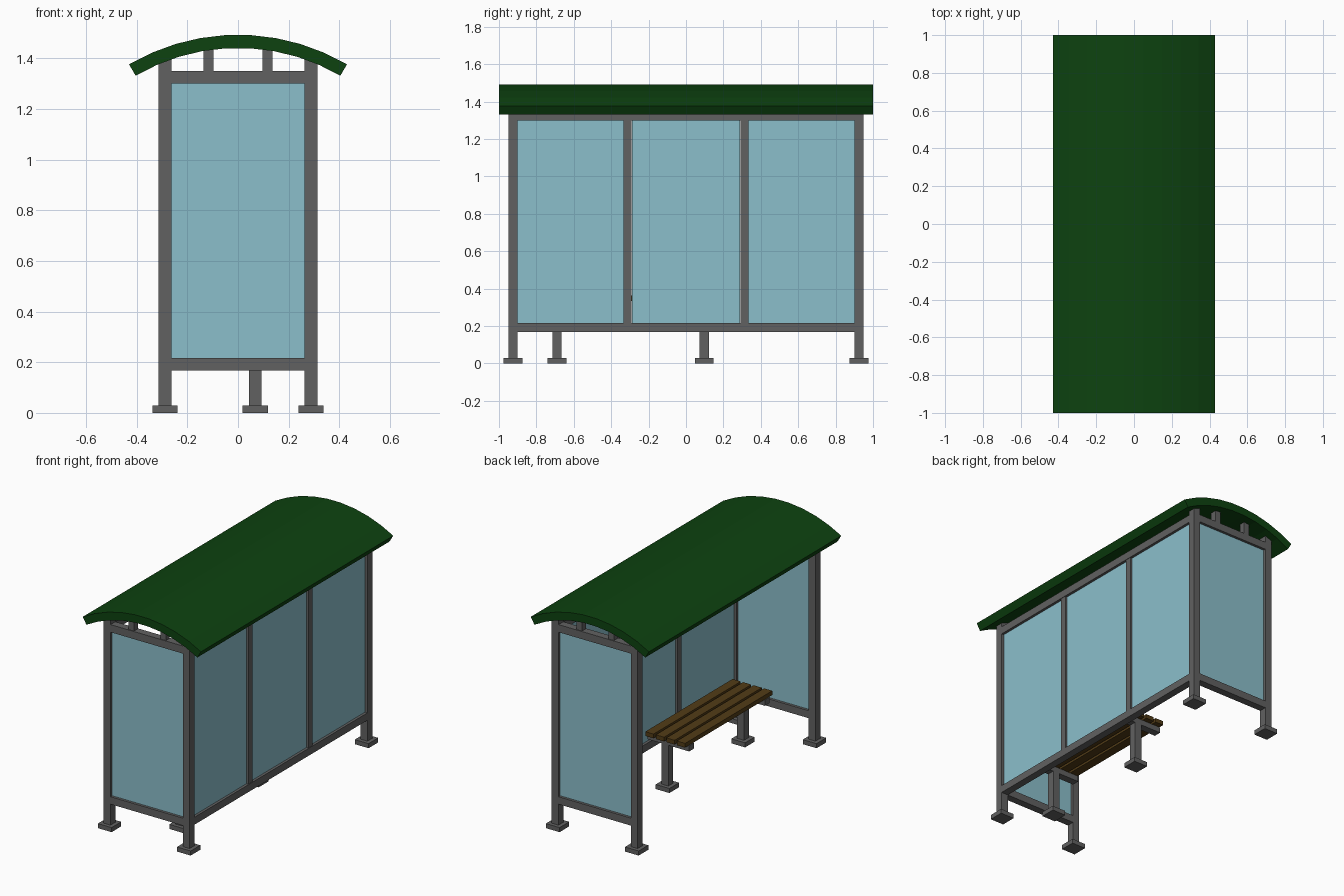
import bpy
import math

if "Cube" in bpy.data.objects:
    bpy.data.objects.remove(bpy.data.objects["Cube"])


def material(name, rgb):
    m = bpy.data.materials.new(name)
    m.diffuse_color = (*rgb, 1)
    m.use_nodes = True
    m.node_tree.nodes["Principled BSDF"].inputs["Base Color"].default_value = m.diffuse_color
    return m


METAL = material("dark_metal", (0.12, 0.12, 0.12))
GLASS = material("glass", (0.26, 0.52, 0.60))
GREEN = material("roof_green", (0.004, 0.055, 0.005))
WOOD = material("wood", (0.085, 0.045, 0.008))


def mesh_object(name, verts, faces, mat):
    me = bpy.data.meshes.new(name)
    me.from_pydata(verts, [], faces)
    me.materials.append(mat)
    ob = bpy.data.objects.new(name, me)
    bpy.context.collection.objects.link(ob)
    return ob


def box(name, xs, ys, zs, mat=METAL):
    verts = [(x, y, z) for x in xs for y in ys for z in zs]
    faces = [(0, 1, 3, 2), (4, 6, 7, 5), (0, 4, 5, 1),
             (2, 3, 7, 6), (0, 2, 6, 4), (1, 5, 7, 3)]
    return mesh_object(name, verts, faces, mat)


def span(c, w):
    return (c - w / 2, c + w / 2)


def footed_post(name, x, y, top):
    box(name, span(x, 0.05), span(y, 0.05), (0.03, top))
    box(name + "_foot", span(x, 0.1), span(y, 0.1), (0, 0.03))


PX, PY = 0.288, 0.925
LOW, HIGH = (0.168, 0.217), (1.30, 1.35)
PANE = (0.217, 1.30)

# Corner posts
for sx in (-1, 1):
    for sy in (-1, 1):
        footed_post("corner_post", sx * PX, sy * PY, 1.395)

# End walls: rails, pane and short roof struts
for sy in (-1, 1):
    inner = (-PX + 0.025, PX - 0.025)
    for zs in (LOW, HIGH):
        box("end_rail", inner, span(sy * PY, 0.05), zs)
    box("end_glass", inner, span(sy * PY, 0.015), PANE, GLASS)
    for x in (-0.116, 0.116):
        box("roof_strut", span(x, 0.04), span(sy * PY, 0.04), (1.35, 1.45))

# Long wall: rails, mullions and three panes
for zs in (LOW, HIGH):
    box("long_rail", span(PX, 0.05), (-0.9, 0.9), zs)
for y in (-0.312, 0.312):
    box("mullion", span(PX, 0.043), span(y, 0.043), PANE)
for ys in ((-0.9, -0.334), (-0.29, 0.29), (0.334, 0.9)):
    box("long_glass", span(PX, 0.015), ys, PANE, GLASS)

# Beam over the open side
box("open_side_beam", span(-PX, 0.05), (-0.9, 0.9), HIGH)

# Curved roof: faceted arc slab
N, HALF, RO, RI = 9, math.radians(30.4), 0.85, 0.798
CZ = 1.491 - RO * math.cos(HALF / N)
angles = [-HALF + 2 * HALF * i / N for i in range(N + 1)]
profile = [(RO * math.sin(a), CZ + RO * math.cos(a)) for a in angles]
profile += [(RI * math.sin(a), CZ + RI * math.cos(a)) for a in reversed(angles)]
n = len(profile)
verts = [(x, y, z) for y in (-1, 1) for x, z in profile]
faces = [(i, i + n, (i + 1) % n + n, (i + 1) % n) for i in range(n)]
for i in range(N):
    q = (i, i + 1, n - 2 - i, n - 1 - i)
    faces += [q, tuple(v + n for v in reversed(q))]
mesh_object("roof", verts, faces, GREEN)

# Bench: two legs with cross bars, four slats
for y in (-0.69, 0.097):
    footed_post("bench_leg", 0.068, y, 0.30)
    box("bench_crossbar", (-0.108, 0.195), span(y, 0.05), (0.298, 0.335))
for i in range(4):
    x = -0.103 + i * 0.0765
    box("seat_slat", (x, x + 0.06), (-0.75, 0.157), (0.335, 0.363), WOOD)
